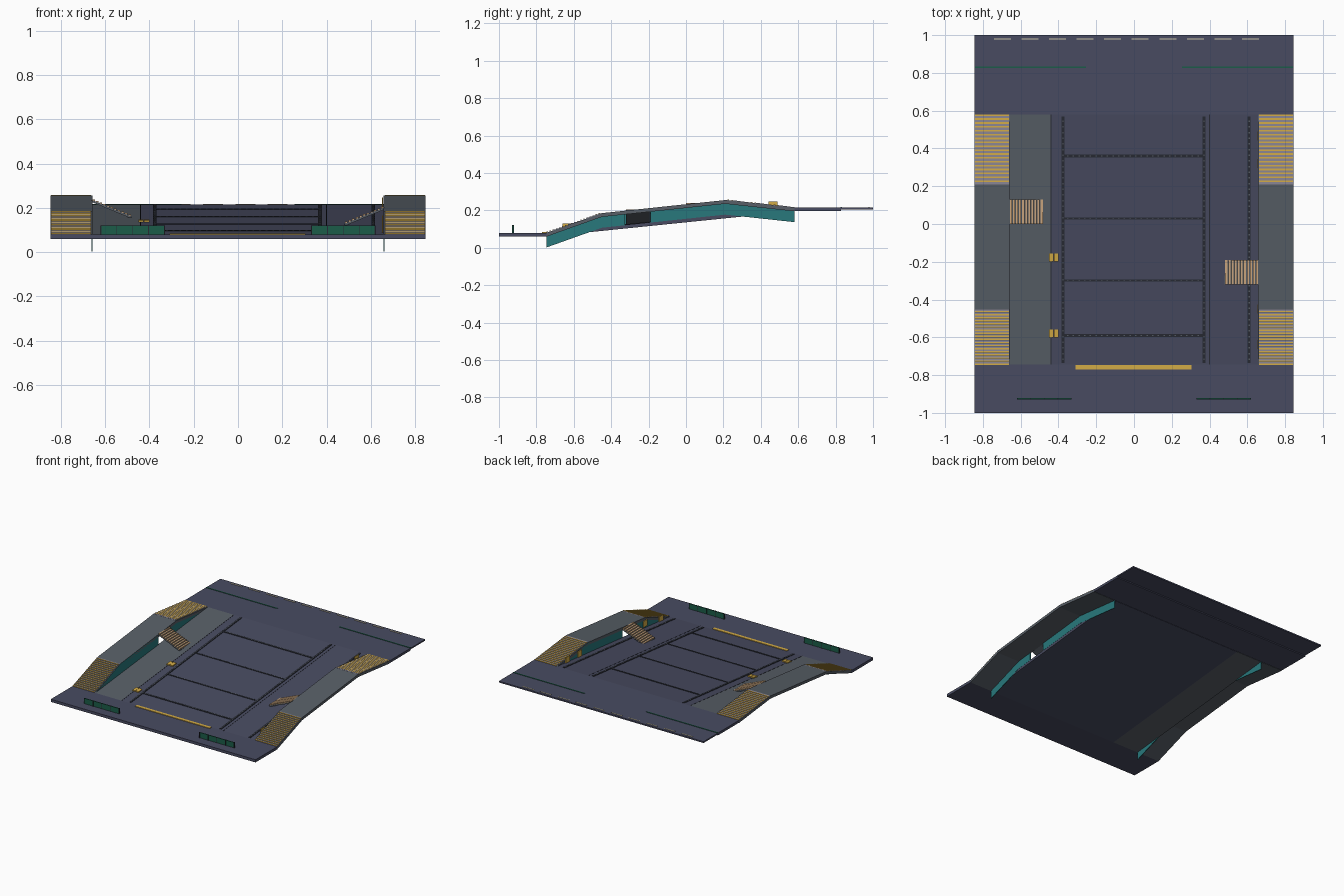
import bpy, bmesh

if "Cube" in bpy.data.objects:
    bpy.data.objects.remove(bpy.data.objects["Cube"])

# ---------- colours ----------
def mat(name, r, g, b):
    lin = [((c / 255 + 0.055) / 1.055) ** 2.4 if c > 10 else c / 255 / 12.92 for c in (r, g, b)]
    m = bpy.data.materials.new(name)
    m.diffuse_color = (*lin, 1)
    m.use_nodes = True
    m.node_tree.nodes["Principled BSDF"].inputs["Base Color"].default_value = m.diffuse_color
    return m

SLATE = mat("slate_paving", 72, 75, 97)
GREY = mat("grey_paving", 88, 95, 103)
TEAL = mat("teal_wall", 40, 120, 124)
TREAD = mat("pale_tread", 138, 134, 150)
YELLOW = mat("yellow_marking", 212, 172, 70)
TAN = mat("tan_slat", 200, 164, 124)
DARK = mat("dark_drain", 40, 43, 52)
GREEN = mat("green_panel", 27, 92, 72)
CREAM = mat("cream_dash", 214, 206, 176)

# ---------- helpers ----------
WALK = [(-0.745, 0.08), (-0.45, 0.185), (0.21, 0.255), (0.58, 0.215)]
ROAD = [(-0.745, 0.08), (0.58, 0.215)]
FRONT, BACK = -0.745, 0.58

def height(path, y):
    """Height of a path at y."""
    for (y0, z0), (y1, z1) in zip(path, path[1:]):
        if y <= y1 or (y1, z1) == path[-1]:
            return z0 + (z1 - z0) * (y - y0) / (y1 - y0)

def add_hull(bm, rings):
    """Join rings of four corners into a closed bar."""
    vs = [[bm.verts.new(p) for p in r] for r in rings]
    for a, b in zip(vs, vs[1:]):
        for i in range(4):
            j = (i + 1) % 4
            bm.faces.new((a[i], a[j], b[j], b[i]))
    bm.faces.new(vs[0])
    bm.faces.new(vs[-1])

def finish(bm, name, m):
    bmesh.ops.recalc_face_normals(bm, faces=bm.faces[:])
    me = bpy.data.meshes.new(name)
    bm.to_mesh(me)
    bm.free()
    me.materials.append(m)
    ob = bpy.data.objects.new(name, me)
    bpy.context.collection.objects.link(ob)
    return ob

def boxes(name, m, items):
    """Each item is x0, x1, y0, y1, z0, z1."""
    bm = bmesh.new()
    for x0, x1, y0, y1, z0, z1 in items:
        add_hull(bm, [[(x0, y, z0), (x1, y, z0), (x1, y, z1), (x0, y, z1)] for y in (y0, y1)])
    return finish(bm, name, m)

def ribbons(name, m, path, items):
    """Bars following a path; each item is x0, x1, y0, y1, low offset, high offset."""
    bm = bmesh.new()
    for x0, x1, y0, y1, lo, hi in items:
        ys = [y0] + [p[0] for p in path if y0 < p[0] < y1] + [y1]
        rings = []
        for y in ys:
            z = height(path, y)
            rings.append([(x0, y, z + lo), (x1, y, z + lo), (x1, y, z + hi), (x0, y, z + hi)])
        add_hull(bm, rings)
    return finish(bm, name, m)

def mirrored(x0, x1):
    return [(x0, x1), (-x1, -x0)]

# ---------- landings ----------
boxes("front_landing", SLATE, [(-0.845, 0.845, -1, FRONT, 0.06, 0.08)])
boxes("back_landing", SLATE, [(-0.845, 0.845, BACK, 0.83, 0.197, 0.215),
                              (-0.845, 0.845, 0.83, 1, 0.205, 0.215)])

# ---------- sloping plaza ----------
ribbons("plaza_slope", SLATE, ROAD, [(-0.44, 0.40, FRONT, BACK, -0.02, 0),
                                     (0.40, 0.66, FRONT, BACK, -0.02, 0)])
ribbons("side_path", GREY, ROAD, [(-0.66, -0.44, FRONT, BACK, -0.02, 0)])
ribbons("paving_joints", DARK, ROAD, [(x - 0.002, x + 0.002, FRONT, BACK, 0, 0.001)
                                      for x in (-0.44, 0.40)])

# ---------- raised walkways and their walls ----------
ribbons("raised_walkways", GREY, WALK,
        [(a, b, FRONT, BACK, -0.02, 0) for a, b in mirrored(0.656, 0.845)])
ribbons("right_wall", TEAL, WALK, [(0.656, 0.661, FRONT, -0.325, -0.078, -0.002),
                                   (0.656, 0.661, -0.19, BACK, -0.078, -0.002)])
ribbons("left_wall", TEAL, WALK, [(-0.661, -0.656, FRONT, 0.0, -0.078, -0.002),
                                  (-0.661, -0.656, 0.13, BACK, -0.078, -0.002)])

# ---------- stepped flights on the walkways ----------
treads, nosings = [], []
STEPS = 18
for y0, y1, downhill in ((FRONT, -0.45, -1), (0.21, BACK, 1)):
    d = (y1 - y0) / STEPS
    for i in range(STEPS):
        a, b = y0 + i * d, y0 + (i + 1) * d
        z = height(WALK, (a + b) / 2) + 0.002
        na, nb = (a - 0.0005, a + 0.4 * d) if downhill < 0 else (b - 0.4 * d, b + 0.0005)
        for xa, xb in mirrored(0.663, 0.843):
            treads.append((xa, xb, a, b, z - 0.011, z))
            nosings.append((xa, xb, na, nb, z - 0.003, z + 0.001))
boxes("walkway_treads", TREAD, treads)
boxes("step_nosings", YELLOW, nosings)

# ---------- cross stairs through the wall openings ----------
def cross_stair(name, side, y0, y1, top, bottom):
    bm = bmesh.new()
    outer, inner = 0.66 * side, 0.48 * side
    add_hull(bm, [[(x, y0, z - 0.014), (x, y1, z - 0.014), (x, y1, z - 0.004), (x, y0, z - 0.004)]
                  for x, z in ((outer, top), (inner, bottom))])
    finish(bm, name + "_base", GREY)
    n, slats = 11, []
    for i in range(n):
        t = (i + 0.5) / n
        x, z = outer + (inner - outer) * t, top + (bottom - top) * t
        slats.append((x - 0.0055, x + 0.0055, y0, y1, z - 0.006, z + 0.002))
    boxes(name + "_slats", TAN, slats)

cross_stair("left_stair", -1, 0.0, 0.13, 0.24, 0.165)
cross_stair("right_stair", 1, -0.32, -0.19, 0.206, 0.132)

# ---------- drains with grille bars ----------
LONG = (-0.375, 0.37, 0.61)
CROSS = ((0.36, 0.007), (0.03, 0.005), (-0.30, 0.005), (-0.59, 0.007))
drains = [(x - 0.008, x + 0.008, -0.735, 0.57, 0, 0.003) for x in LONG]
drains += [(LONG[0], LONG[1], y - w, y + w, 0, 0.003) for y, w in CROSS]
ribbons("drain_channels", DARK, ROAD, drains)
bars = []
for x in LONG:
    bars += [(x - 0.003, x + 0.003, -0.72 + i * 0.03, -0.712 + i * 0.03, 0.002, 0.004)
             for i in range(43)]
for y, w in CROSS:
    bars += [(-0.355 + i * 0.03, -0.347 + i * 0.03, y - 0.002, y + 0.002, 0.002, 0.004)
             for i in range(24)]
ribbons("drain_bars", GREY, ROAD, bars)

# ---------- yellow markings, blocks and wall signs ----------
boxes("warning_strip", YELLOW, [(-0.31, 0.305, -0.77, -0.747, 0.079, 0.084)])
ribbons("path_blocks", YELLOW, ROAD, [(x, x + 0.024, y, y + 0.042, 0, 0.008)
                                      for y in (-0.60, -0.198) for x in (-0.45, -0.424)])
boxes("wall_signs", YELLOW, [(0.650, 0.655, y - 0.024, y + 0.024, z - 0.045, z)
                             for y, z in ((-0.637, 0.13), (-0.45, 0.165), (0.32, 0.235), (0.465, 0.247))])

# ---------- front screens, back lines and edge dashes ----------
boxes("front_screens", GREEN, [(a, b, -0.928, -0.922, 0.08, 0.12) for a, b in mirrored(0.33, 0.62)])
boxes("screen_posts", DARK, [(s * x - 0.002, s * x + 0.002, -0.93, -0.92, 0.08, 0.121)
                             for s in (-1, 1) for x in (0.332, 0.403, 0.475, 0.547, 0.618)])
boxes("back_lines", GREEN, [(a, b, 0.826, 0.834, 0.214, 0.218) for a, b in mirrored(0.255, 0.843)])
boxes("edge_dashes", CREAM, [(-0.742 + i * 0.146, -0.652 + i * 0.146, 0.976, 0.982, 0.214, 0.218)
                             for i in range(10)])
